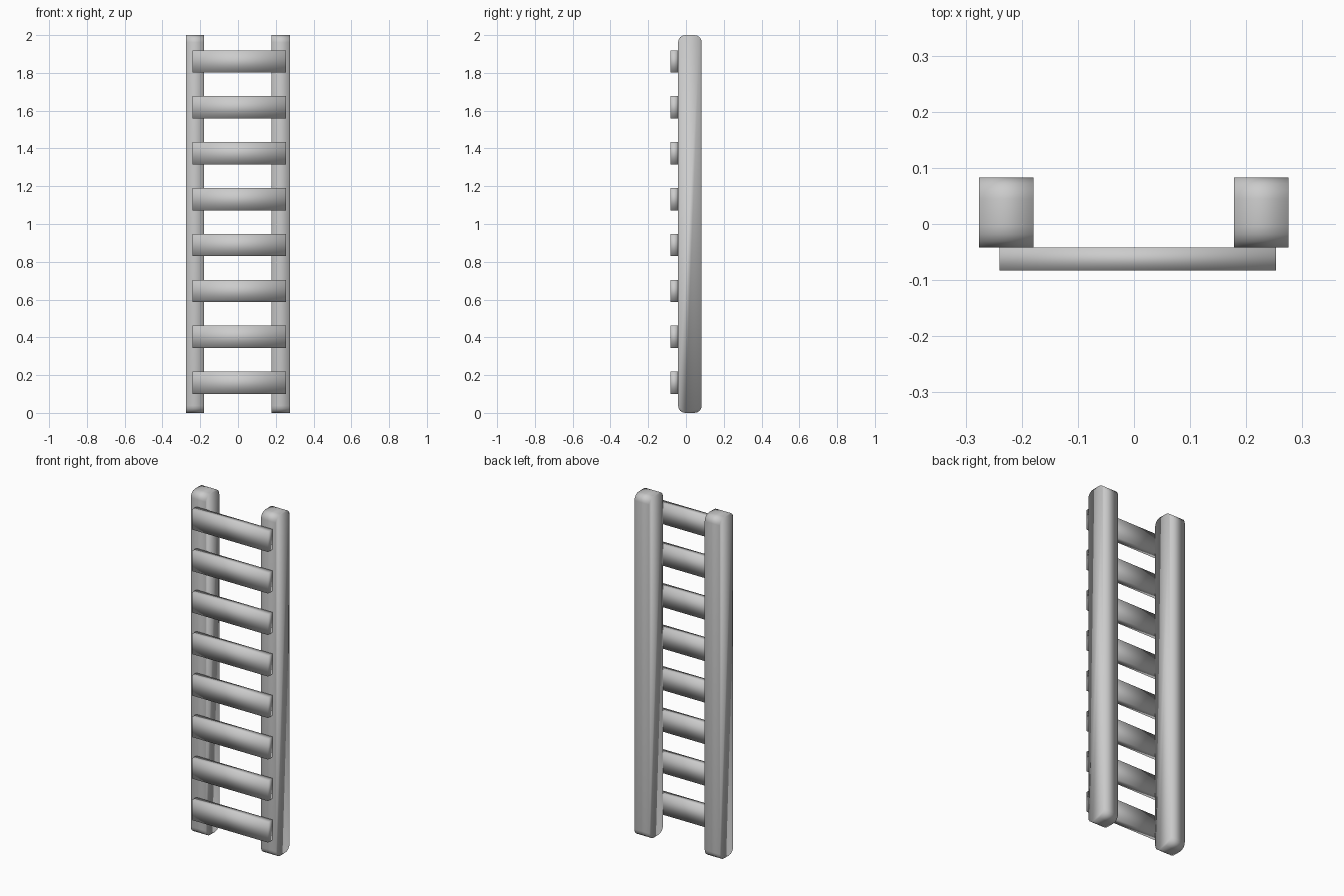
import bpy, bmesh, math

if "Cube" in bpy.data.objects:
    bpy.data.objects.remove(bpy.data.objects["Cube"])


def finish(bm, name):
    bmesh.ops.recalc_face_normals(bm, faces=bm.faces)
    for f in bm.faces:
        f.smooth = True
    mesh = bpy.data.meshes.new(name)
    bm.to_mesh(mesh)
    bm.free()
    obj = bpy.data.objects.new(name, mesh)
    bpy.context.collection.objects.link(obj)
    return obj


def box(name, x0, x1, y0, y1, z0, z1, end_radius=0):
    bm = bmesh.new()
    bmesh.ops.create_cube(bm, size=1)
    for v in bm.verts:
        v.co.x = x1 if v.co.x > 0 else x0
        v.co.y = y1 if v.co.y > 0 else y0
        v.co.z = z1 if v.co.z > 0 else z0
    if end_radius:
        # round only the edges running sideways
        edges = [e for e in bm.edges
                 if abs(e.verts[0].co.x - e.verts[1].co.x) > 1e-4]
        bmesh.ops.bevel(bm, geom=edges, offset=end_radius, segments=4,
                        profile=0.5, affect='EDGES')
    return finish(bm, name)


# Two upright rails with rounded ends
for side, cx in (("left", -0.228), ("right", 0.227)):
    box(side + "_rail", cx - 0.0485, cx + 0.0485, -0.042, 0.083, 0, 2, 0.038)

# Eight flat rungs fixed to the front of the rails
for i in range(8):
    z = 0.16 + i * 0.2429
    box(f"rung_{i + 1}", -0.24, 0.253, -0.083, -0.042, z - 0.059, z + 0.059)
